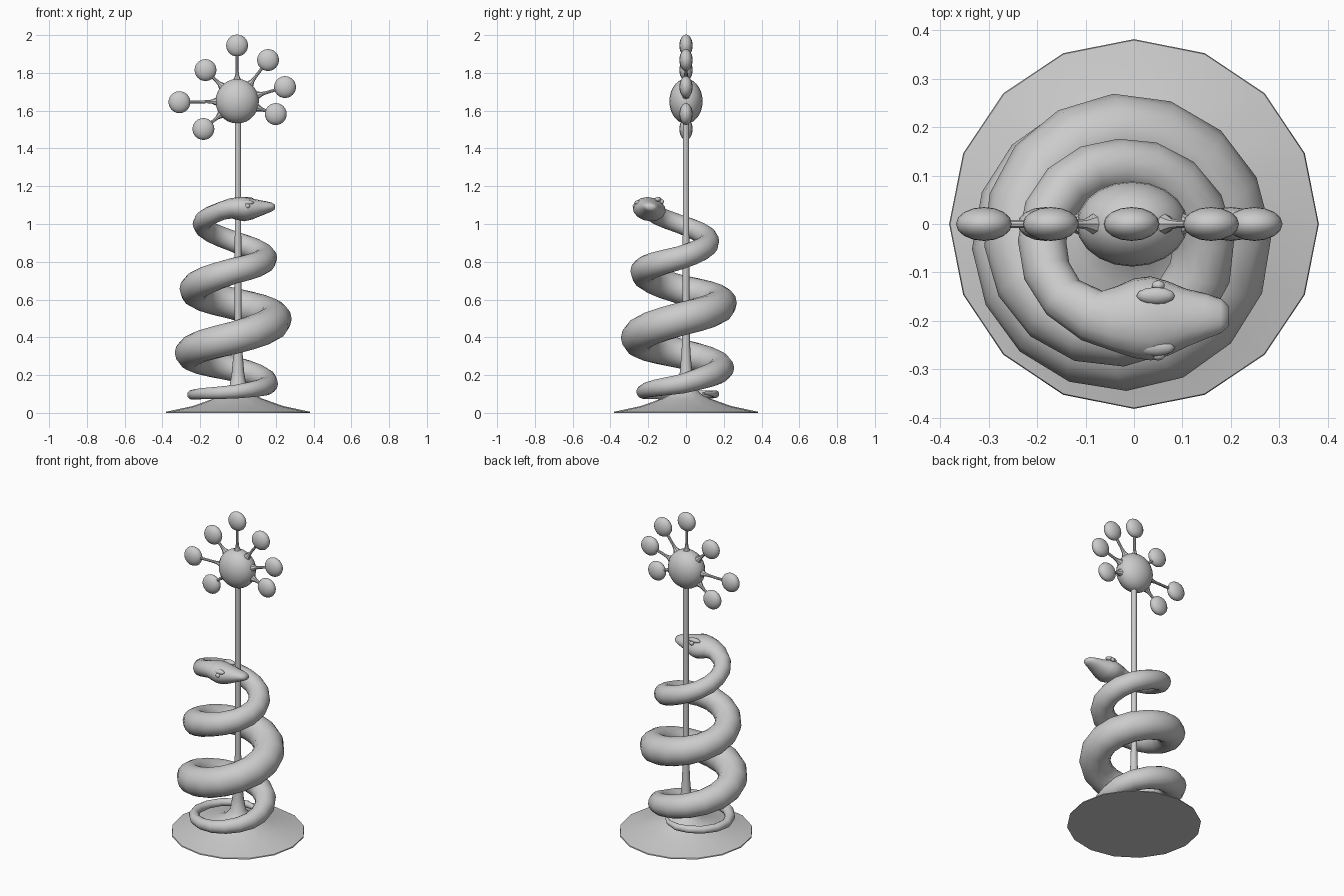
import bpy, bmesh, math
from mathutils import Vector, Matrix

if "Cube" in bpy.data.objects:
    bpy.data.objects.remove(bpy.data.objects["Cube"])


def finish(name, bm, angle=40):
    bmesh.ops.recalc_face_normals(bm, faces=bm.faces)
    me = bpy.data.meshes.new(name)
    bm.to_mesh(me)
    bm.free()
    ob = bpy.data.objects.new(name, me)
    bpy.context.collection.objects.link(ob)
    bpy.ops.object.select_all(action='DESELECT')
    ob.select_set(True)
    bpy.context.view_layer.objects.active = ob
    bpy.ops.object.shade_smooth_by_angle(angle=math.radians(angle))
    return ob


def skin(bm, rings):
    """Bridge rings of points into a capped tube."""
    rows = [[bm.verts.new(p) for p in ring] for ring in rings]
    n = len(rows[0])
    for a, b in zip(rows, rows[1:]):
        for i in range(n):
            j = (i + 1) % n
            bm.faces.new((a[i], a[j], b[j], b[i]))
    bm.faces.new(rows[0][::-1])
    bm.faces.new(rows[-1])


def lathe(name, profile, sides, matrix=Matrix()):
    bm = bmesh.new()
    skin(bm, [[matrix @ Vector((r * math.cos(i * math.tau / sides),
                                r * math.sin(i * math.tau / sides), z))
               for i in range(sides)] for r, z in profile])
    return finish(name, bm)


def ellipsoid(name, centre, radii, u=20, v=14, rot=Matrix()):
    bm = bmesh.new()
    bmesh.ops.create_uvsphere(bm, u_segments=u, v_segments=v, radius=1)
    bm.transform(Matrix.Translation(centre) @ rot @ Matrix.Diagonal((*radii, 1)))
    return finish(name, bm, 60)


# Flared base running up into a thin pole
lathe("base_and_pole", [(.382, 0), (.38, .006), (.24, .036), (.13, .075), (.08, .1),
                        (.045, .14), (.032, .22), (.023, .33), (.018, .5), (.016, 1.6)], 16)

# Hub ball with radiating rods and small flattened balls
hub = Vector((-.004, 0, 1.65))
ellipsoid("hub_ball", hub, (.115, .088, .118))
tips = [(-.005, 1.945), (.159, 1.868), (.249, 1.725), (.2, 1.582),
        (-.183, 1.503), (-.31, 1.645), (-.172, 1.815)]
for k, (x, z) in enumerate(tips, 1):
    tip = Vector((x, 0, z))
    d = tip - hub
    m = Matrix.Translation(hub) @ d.to_track_quat('Z', 'Y').to_matrix().to_4x4()
    lathe(f"rod_{k}", [(.03, .09), (.02, .115), (.011, .135), (.008, .16),
                       (.008, d.length)], 8, m)
    ellipsoid(f"small_ball_{k}", tip, (.058, .035, .058), 16, 12)

# Serpent body keys: angle, coil radius, height, thickness
keys = [(50, .165, .105, .006), (90, .19, .10, .02), (180, .215, .095, .025),
        (270, .192, .11, .036), (360, .188, .15, .052), (450, .222, .235, .068),
        (540, .225, .315, .08), (630, .222, .395, .088), (720, .225, .495, .09),
        (810, .22, .58, .085), (900, .202, .655, .078), (990, .19, .75, .07),
        (1080, .175, .82, .063), (1170, .155, .91, .056), (1260, .16, 1.0, .05),
        (1305, .165, 1.045, .049)]


def coil(angle):
    for a, b in zip(keys, keys[1:]):
        if angle <= b[0]:
            t = (angle - a[0]) / (b[0] - a[0])
            _, R, z, r = [p + (q - p) * t for p, q in zip(a, b)]
            break
    th = math.radians(angle)
    return Vector((-.03 + R * math.cos(th), -.035 + R * math.sin(th), z)), r, r, 0


path = [coil(50 + 1255 * i / 56) for i in range(57)]

# Head sections: x, y, z, half width, half height
roll = .16
for x, y, z, w, h in [(-.085, -.19, 1.07, .056, .048), (-.04, -.195, 1.082, .068, .053),
                      (0, -.195, 1.082, .083, .06), (.035, -.195, 1.078, .088, .063),
                      (.07, -.195, 1.08, .078, .056), (.11, -.193, 1.084, .06, .044),
                      (.15, -.19, 1.088, .047, .032), (.18, -.19, 1.09, .036, .022),
                      (.195, -.19, 1.09, .022, .012)]:
    path.append((Vector((x, y, z)), w, h, roll))

rings = []
for i, (p, w, h, tilt) in enumerate(path):
    t = (path[min(i + 1, len(path) - 1)][0] - path[max(i - 1, 0)][0]).normalized()
    side = t.cross(Vector((0, 0, 1))).normalized()
    rot = Matrix.Rotation(-tilt, 3, t)
    side = rot @ side
    up = side.cross(t)
    rings.append([p + side * w * math.cos(a) + up * h * math.sin(a)
                  for a in (k * math.tau / 14 for k in range(14))])
bm = bmesh.new()
skin(bm, rings)
finish("serpent", bm, 70)

# Eyes under raised brows
head = Vector((.05, -.195, 1.08))
tilt = Matrix.Rotation(roll, 4, 'X')
for s, side in ((-1, "near"), (1, "far")):
    ellipsoid(f"{side}_eye", head + tilt.to_3x3() @ Vector((0, s * .073, .027)),
              (.014, .011, .012), 10, 8)
    ellipsoid(f"{side}_brow", head + tilt.to_3x3() @ Vector((-.005, s * .054, .042)),
              (.04, .018, .014), 12, 8, tilt)
